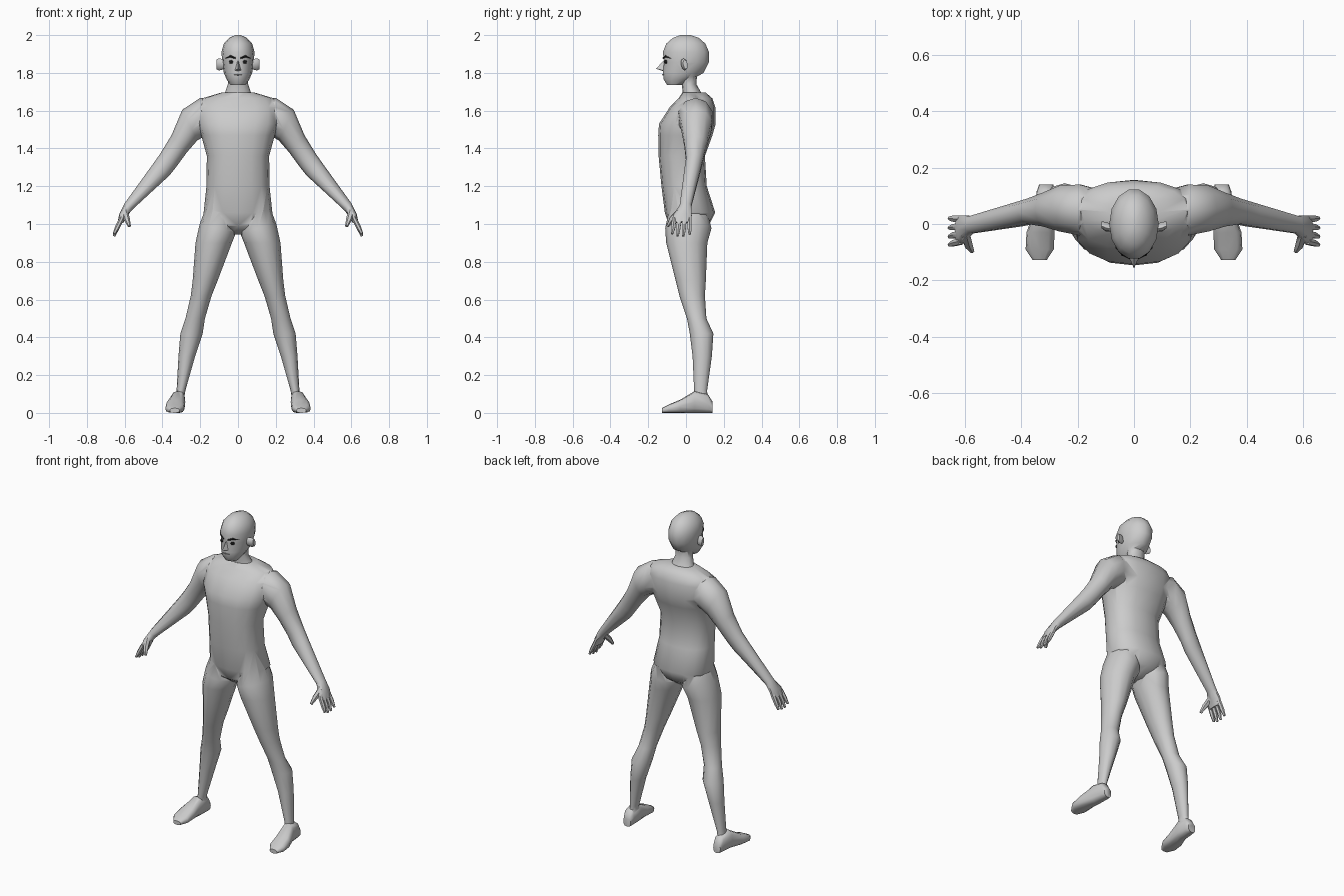
import bpy, bmesh, math
from mathutils import Vector


def make(name, bm, color=None):
    bmesh.ops.recalc_face_normals(bm, faces=bm.faces)
    me = bpy.data.meshes.new(name)
    bm.to_mesh(me)
    bm.free()
    ob = bpy.data.objects.new(name, me)
    bpy.context.collection.objects.link(ob)
    if color:
        m = bpy.data.materials.new(name)
        m.diffuse_color = color
        me.materials.append(m)
    return ob


def skin(name, rings, n=10, p=2.0, side=1, color=None):
    """Loft through rings of (centre, half vector u, half vector v)."""
    bm = bmesh.new()
    loops = []
    for c, u, v in rings:
        loop = []
        for i in range(n):
            a = 2 * math.pi * i / n
            ca, sa = math.cos(a), math.sin(a)
            q = c + u * math.copysign(abs(ca) ** (2 / p), ca) + v * math.copysign(abs(sa) ** (2 / p), sa)
            loop.append(bm.verts.new((q.x * side, q.y, q.z)))
        loops.append(loop)
    for a, b in zip(loops, loops[1:]):
        for i in range(n):
            j = (i + 1) % n
            bm.faces.new((a[i], a[j], b[j], b[i]))
    bm.faces.new(loops[0])
    bm.faces.new(loops[-1])
    return make(name, bm, color)


def trunk(rows):
    """Rows: height, half width, front y, back y."""
    return [(Vector((0, (f + b) / 2, z)), Vector((w, 0, 0)), Vector((0, (b - f) / 2, 0)))
            for z, w, f, b in rows]


def limb(rows):
    """Rows: outer x, z, inner x, z, front y, back y."""
    return [(Vector(((xo + xi) / 2, (f + b) / 2, (zo + zi) / 2)),
             Vector(((xo - xi) / 2, 0, (zo - zi) / 2)), Vector((0, (b - f) / 2, 0)))
            for xo, zo, xi, zi, f, b in rows]


def digit(points, radii):
    """Finger rings across a path."""
    pts = [Vector(q) for q in points]
    d = (pts[-1] - pts[0]).normalized()
    u = d.cross(Vector((0, 1, 0))).normalized()
    v = d.cross(u)
    return [(q, u * r, v * r) for q, r in zip(pts, radii)]


# torso
body = skin("body", trunk([
    (0.945, 0.03, -0.03, 0.06), (0.99, 0.13, -0.09, 0.12), (1.06, 0.182, -0.112, 0.155),
    (1.2, 0.167, -0.13, 0.11), (1.36, 0.165, -0.145, 0.10), (1.47, 0.195, -0.147, 0.14),
    (1.53, 0.215, -0.143, 0.157), (1.62, 0.22, -0.085, 0.155), (1.665, 0.19, -0.04, 0.14),
    (1.695, 0.09, -0.02, 0.105)]), n=16, p=2.3)

# neck and head
parts = [
    skin("neck", trunk([(1.65, 0.09, -0.02, 0.10), (1.70, 0.067, -0.018, 0.078),
                        (1.74, 0.054, -0.022, 0.055), (1.81, 0.054, -0.03, 0.06)]), n=12),
    skin("head", trunk([
        (1.737, 0.04, -0.102, -0.015), (1.765, 0.06, -0.12, 0.035), (1.80, 0.075, -0.125, 0.095),
        (1.855, 0.083, -0.119, 0.124), (1.91, 0.088, -0.126, 0.125), (1.955, 0.075, -0.107, 0.105),
        (1.985, 0.047, -0.072, 0.07), (2.0, 0.015, -0.03, 0.025)]), n=14),
]

leg_rows = [
    (0.165, 1.10, 0.03, 1.05, -0.09, 0.11), (0.203, 1.0, 0.01, 0.955, -0.11, 0.135),
    (0.225, 0.9, 0.032, 0.9, -0.105, 0.113), (0.24, 0.7, 0.108, 0.7, -0.055, 0.105),
    (0.25, 0.62, 0.14, 0.62, -0.035, 0.10), (0.278, 0.5, 0.175, 0.5, 0.005, 0.108),
    (0.305, 0.42, 0.187, 0.42, 0.02, 0.145), (0.315, 0.3, 0.227, 0.3, 0.035, 0.137),
    (0.325, 0.12, 0.278, 0.12, 0.043, 0.112), (0.33, 0.05, 0.29, 0.05, 0.045, 0.115)]

# foot: y, centre x, half width, top z
foot_rows = [
    (0.14, 0.312, 0.025, 0.06), (0.115, 0.313, 0.033, 0.10), (0.045, 0.317, 0.038, 0.115),
    (-0.03, 0.332, 0.05, 0.07), (-0.09, 0.335, 0.05, 0.045), (-0.128, 0.335, 0.025, 0.025)]
foot_rings = [(Vector((x, y, h / 2)), Vector((w, 0, 0)), Vector((0, 0, h / 2)))
              for y, x, w, h in foot_rows]

# arm running into the palm
arm_rows = [
    (0.11, 1.65, 0.10, 1.50, 0.0, 0.12), (0.20, 1.668, 0.185, 1.46, -0.045, 0.145),
    (0.295, 1.605, 0.215, 1.443, -0.03, 0.14), (0.352, 1.47, 0.27, 1.38, -0.012, 0.115),
    (0.412, 1.372, 0.325, 1.305, -0.002, 0.092), (0.452, 1.315, 0.362, 1.258, -0.01, 0.08),
    (0.60, 1.11, 0.555, 1.08, -0.035, 0.03), (0.628, 1.055, 0.59, 1.04, -0.068, 0.033),
    (0.637, 1.012, 0.607, 1.005, -0.075, 0.032)]

for s in (1, -1):
    parts.append(skin("leg", limb(leg_rows), n=12, side=s))
    parts.append(skin("foot", foot_rings, n=12, p=2.8, side=s))
    parts.append(skin("arm", limb(arm_rows), n=10, side=s))
    # fingers and thumb
    for y, tip_y, tip_z in ((-0.062, -0.074, 0.948), (-0.035, -0.045, 0.936),
                            (-0.008, -0.014, 0.936), (0.018, 0.02, 0.946)):
        parts.append(skin("finger", digit(
            [(0.615, y, 1.03), (0.64, (y + tip_y) / 2, 0.98), (0.656, tip_y, tip_z)],
            (0.013, 0.0125, 0.007)), n=6, side=s))
    parts.append(skin("thumb", digit(
        [(0.60, -0.035, 1.065), (0.588, -0.075, 1.025), (0.575, -0.097, 0.988)],
        (0.018, 0.016, 0.008)), n=6, side=s))
    # ear
    parts.append(skin("ear", [
        (Vector((x, y, 1.845)), Vector((0, w, 0)), Vector((0, -0.004, h)))
        for x, y, w, h in ((0.07, -0.015, 0.012, 0.025), (0.10, -0.01, 0.017, 0.032),
                           (0.115, -0.003, 0.012, 0.025))], n=8, side=s))

# nose
nose = bmesh.new()
tip = nose.verts.new((0, -0.158, 1.822))
base = [nose.verts.new(v) for v in ((0, -0.113, 1.872), (0.022, -0.108, 1.81),
                                    (0, -0.112, 1.806), (-0.022, -0.108, 1.81))]
for i in range(4):
    nose.faces.new((tip, base[i], base[(i + 1) % 4]))
nose.faces.new(base)
parts.append(make("nose", nose))

# fuse everything into one skin
bpy.context.view_layer.objects.active = body
for ob in parts:
    m = body.modifiers.new("fuse", 'BOOLEAN')
    m.operation = 'UNION'
    m.solver = 'EXACT'
    m.object = ob
    bpy.ops.object.modifier_apply(modifier=m.name)
for ob in parts:
    bpy.data.objects.remove(ob)

bpy.ops.object.select_all(action='DESELECT')
body.select_set(True)
bpy.ops.object.shade_smooth_by_angle(angle=math.radians(50))

# eyes, brows and mouth
dark = (0.02, 0.02, 0.02, 1)
for s in (1, -1):
    skin("eye", [(Vector((0.036, y, 1.858)), Vector((r, 0, 0)), Vector((0, 0, r * 0.9)))
                 for y, r in ((-0.10, 0.011), (-0.111, 0.010), (-0.114, 0.005))], n=8, side=s, color=dark)
    skin("eyebrow", [(Vector((x, y, z)), Vector((0, 0.005, 0)), Vector((0, 0, h)))
                     for x, y, z, h in ((0.014, -0.121, 1.879, 0.005), (0.042, -0.107, 1.888, 0.006),
                                        (0.066, -0.081, 1.878, 0.002))], n=4, side=s, color=dark)
skin("mouth", [(Vector((x, y, 1.79)), Vector((0, 0.004, 0)), Vector((0, 0, h)))
               for x, y, h in ((-0.022, -0.117, 0.001), (0, -0.123, 0.003), (0.022, -0.117, 0.001))],
     n=4, color=(0.25, 0.25, 0.25, 1))
